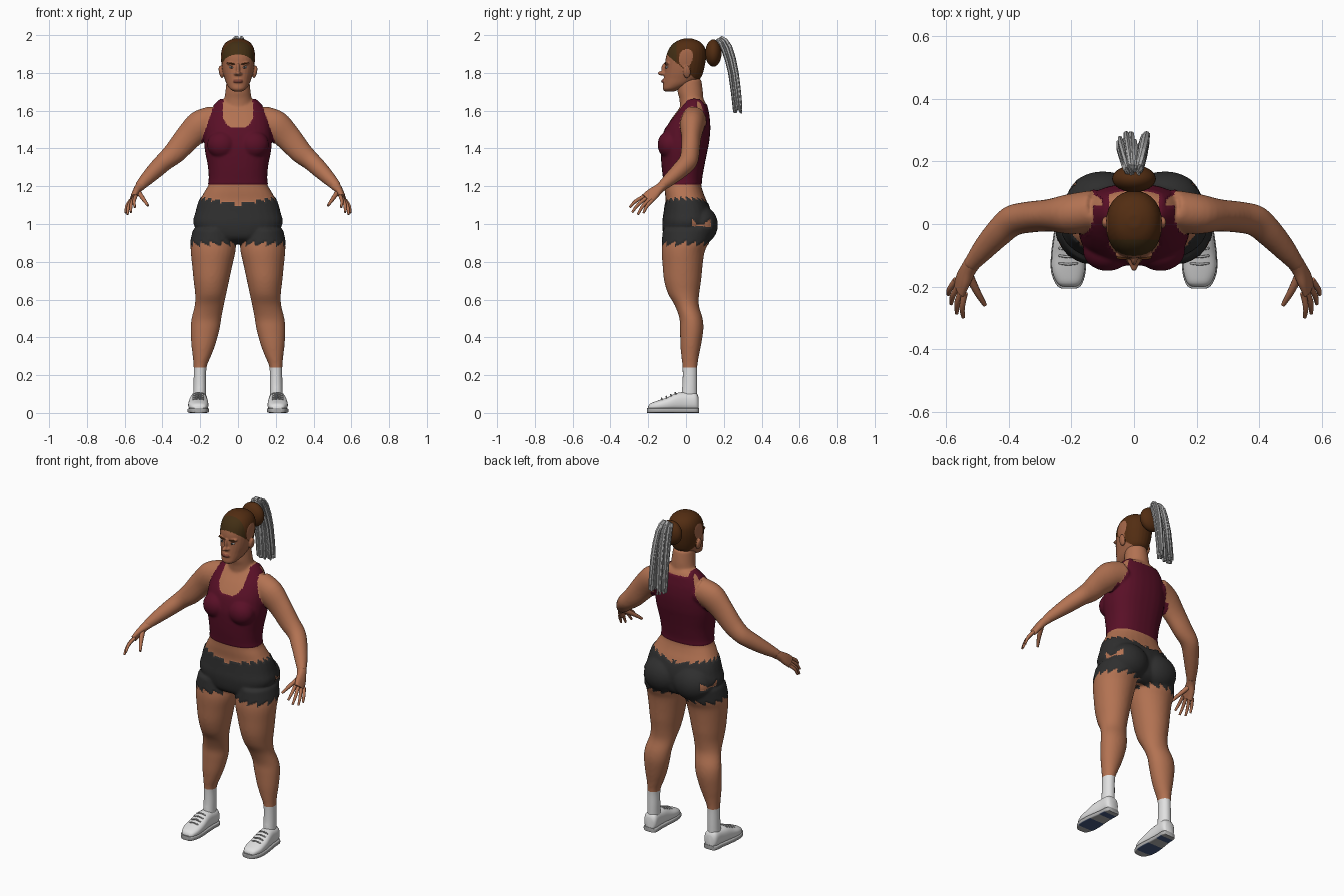
import bpy, bmesh, math, random
from mathutils import Vector, Matrix

random.seed(4)
cube = bpy.data.objects.get("Cube")
if cube:
    bpy.data.objects.remove(cube, do_unlink=True)


def material(name, r, g, b):
    m = bpy.data.materials.new(name)
    m.use_nodes = True
    m.diffuse_color = (r, g, b, 1)
    bsdf = next(n for n in m.node_tree.nodes if n.type == 'BSDF_PRINCIPLED')
    bsdf.inputs["Base Color"].default_value = (r, g, b, 1)
    bsdf.inputs["Roughness"].default_value = 0.8
    return m


SKIN = material("skin", 0.45, 0.17, 0.085)
FACE = material("face_skin", 0.38, 0.138, 0.068)
MAROON = material("maroon_cloth", 0.1, 0.005, 0.02)
CHARCOAL = material("charcoal_cloth", 0.028, 0.028, 0.028)
BROWN = material("brown_hair", 0.085, 0.026, 0.006)
OLIVE = material("dark_hairline", 0.055, 0.028, 0.007)
WHITE = material("white_fabric", 0.75, 0.75, 0.75)
GREY = material("grey_hair", 0.42, 0.42, 0.42)
BLUE = material("blue_rubber", 0.06, 0.1, 0.22)
LIPS = material("lips", 0.2, 0.055, 0.035)


def spline(keys, steps):
    """Catmull-Rom through sections, each a tuple of vectors."""
    out = []
    for i in range(len(keys) - 1):
        quad = [keys[min(max(i + k, 0), len(keys) - 1)] for k in (-1, 0, 1, 2)]
        for j in range(steps):
            t = j / steps
            out.append([(b * 2 + (c - a) * t + (a * 2 - b * 5 + c * 4 - d) * t**2
                         + (b * 3 - a - c * 3 + d) * t**3) / 2 for a, b, c, d in zip(*quad)])
    return out + [keys[-1]]


def loft(bm, sections, n=28, power=2.0, steps=4):
    """Skin superellipse rings given as (centre, half axis, half axis)."""
    def bend(w):
        return math.copysign(abs(w) ** (2 / power), w)
    rings = []
    for c, u, v in spline(sections, steps):
        angles = [math.tau * k / n for k in range(n)]
        rings.append([bm.verts.new(c + u * bend(math.cos(a)) + v * bend(math.sin(a))) for a in angles])
    for r, s in zip(rings, rings[1:]):
        for k in range(n):
            bm.faces.new((r[k], r[(k + 1) % n], s[(k + 1) % n], s[k]))
    bm.faces.new(rings[0])
    bm.faces.new(rings[-1])


def stack(bm, rows, **kw):
    """Upright loft from rows of (z, x min, x max, y front, y back)."""
    loft(bm, [(Vector(((a + b) / 2, (f + k) / 2, z)), Vector(((b - a) / 2, 0, 0)),
               Vector((0, (k - f) / 2, 0))) for z, a, b, f, k in rows], **kw)


def column(bm, rows, **kw):
    stack(bm, [(z, -w, w, f, k) for z, w, f, k in rows], **kw)


def tube(bm, rows, **kw):
    """Loft along a path of (x, y, z, radius in depth, radius across)."""
    pts = [Vector(r[:3]) for r in rows]
    sections = []
    for i, p in enumerate(pts):
        t = (pts[min(i + 1, len(pts) - 1)] - pts[max(i - 1, 0)]).normalized()
        u = (Vector((0, 1, 0)) - t * t.y).normalized()
        sections.append((p, u * rows[i][3], t.cross(u) * rows[i][4]))
    loft(bm, sections, **kw)


def ball(bm, centre, radii, tilt=0):
    m = Matrix.Translation(centre) @ Matrix.Rotation(tilt, 4, 'Y') @ Matrix.Diagonal((*radii, 1))
    bmesh.ops.create_uvsphere(bm, u_segments=24, v_segments=16, radius=1, matrix=m)


def make(name, bm, mats, mirror=False, voxel=0, relax=0, rule=None, sharp=None, flat=False):
    bmesh.ops.recalc_face_normals(bm, faces=bm.faces[:])
    obj = bpy.data.objects.new(name, bpy.data.meshes.new(name))
    bm.to_mesh(obj.data)
    bm.free()
    bpy.context.collection.objects.link(obj)
    if mirror:
        obj.modifiers.new("mirror", 'MIRROR').use_mirror_merge = False
    if voxel:
        mod = obj.modifiers.new("fuse", 'REMESH')
        mod.mode, mod.voxel_size = 'VOXEL', voxel
        mod = obj.modifiers.new("relax", 'SMOOTH')
        mod.factor, mod.iterations = 0.5, relax
    bpy.context.view_layer.update()
    deps = bpy.context.evaluated_depsgraph_get()
    mesh = bpy.data.meshes.new_from_object(obj.evaluated_get(deps))
    obj.modifiers.clear()
    obj.data = mesh
    mesh.materials.clear()
    for m in mats:
        mesh.materials.append(m)
    if not flat:
        mesh.shade_smooth()
    if sharp:
        mesh.set_sharp_from_angle(angle=math.radians(sharp))
    if rule:
        for f in mesh.polygons:
            f.material_index = rule(f.center, f.normal)
    return obj


# Body: torso, neck, arm and leg fused into one skin
bm = bmesh.new()
column(bm, [(0.9, 0.1, -0.06, 0.08), (0.93, 0.18, -0.11, 0.12), (1, 0.232, -0.122, 0.135),
            (1.06, 0.222, -0.115, 0.13), (1.12, 0.205, -0.108, 0.11), (1.17, 0.178, -0.112, 0.09),
            (1.22, 0.153, -0.115, 0.08), (1.3, 0.155, -0.125, 0.092), (1.38, 0.17, -0.13, 0.108),
            (1.43, 0.175, -0.128, 0.118), (1.5, 0.172, -0.11, 0.125), (1.56, 0.162, -0.075, 0.122),
            (1.6, 0.145, -0.045, 0.115), (1.64, 0.115, -0.015, 0.105), (1.66, 0.09, 0, 0.09)], power=2.4)
column(bm, [(1.58, 0.085, -0.03, 0.1), (1.66, 0.073, -0.035, 0.092), (1.7, 0.067, -0.045, 0.09),
            (1.77, 0.06, -0.05, 0.08)])
ball(bm, (0.1, 0.075, 0.995), (0.115, 0.09, 0.1))
ball(bm, (0.085, -0.085, 1.42), (0.075, 0.062, 0.07))
tube(bm, [(0.12, 0.045, 1.555, 0.065, 0.075), (0.2, 0.032, 1.522, 0.065, 0.08),
          (0.268, 0.028, 1.455, 0.052, 0.07), (0.335, 0.022, 1.378, 0.05, 0.06),
          (0.39, 0.01, 1.33, 0.05, 0.05), (0.435, -0.03, 1.287, 0.045, 0.045),
          (0.485, -0.085, 1.237, 0.036, 0.036), (0.525, -0.135, 1.195, 0.024, 0.026)])
stack(bm, [(0.97, 0.03, 0.235, -0.118, 0.13), (0.9, 0.012, 0.25, -0.126, 0.118),
           (0.85, 0.014, 0.25, -0.129, 0.098), (0.78, 0.03, 0.243, -0.124, 0.088),
           (0.7, 0.047, 0.235, -0.116, 0.08), (0.63, 0.062, 0.227, -0.095, 0.07),
           (0.57, 0.075, 0.229, -0.06, 0.068), (0.5, 0.088, 0.246, -0.035, 0.088),
           (0.44, 0.098, 0.251, -0.032, 0.092), (0.36, 0.12, 0.247, -0.03, 0.08),
           (0.3, 0.143, 0.24, -0.025, 0.068), (0.24, 0.166, 0.235, -0.019, 0.06),
           (0.15, 0.168, 0.236, -0.02, 0.06), (0.06, 0.168, 0.238, -0.03, 0.06)])
body = make("body", bm, [SKIN, MAROON, CHARCOAL, WHITE], mirror=True, voxel=0.007, relax=10)


def outfit(c):
    x, y, z = abs(c.x), c.y, c.z
    if z < 0.24:
        return 3
    # Torn shorts with a ragged waist, ragged hems and a rip on each hip
    saw = (math.atan2(y, x - 0.13) * 2.1) % 1
    if x < 0.3 and 0.88 + 0.03 * saw < z < 1.095 + 0.03 * min(x / 0.18, 1) + 0.022 * (1 - saw):
        rip = x > 0.15 and (0.03 < y < 0.052 and 0.99 < z < 1.03 - (y - 0.03)
                            or 0.1 < y < 0.13 and 0.985 < z < 0.93 + 0.75 * y
                            or 0.03 < y < 0.13 and 0.988 < z < 0.997)
        return 0 if rip else 2
    # Sleeveless top with a scooped neck
    if 1.21 < z < 1.668:
        edge = min(0.195, 0.19 - 0.35 * (z - 1.45)) - (0.02 if y > 0.06 and z > 1.47 else 0)
        scoop = z > 1.51 + 0.05 * (x / 0.078) ** 4 if y < 0.04 else z > 1.635
        return 0 if x > edge or (x < 0.078 and scoop) else 1
    return 0


bm = bmesh.new()
bm.from_mesh(body.data)
for height in (0.24, 1.21):
    bmesh.ops.bisect_plane(bm, geom=bm.verts[:] + bm.edges[:] + bm.faces[:],
                           plane_co=(0, 0, height), plane_no=(0, 0, 1))
bm.normal_update()
for f in bm.faces:
    f.material_index = outfit(f.calc_center_median())
for v in bm.verts:
    if all(f.material_index in (1, 2) for f in v.link_faces):
        v.co += v.normal * 0.004
bm.to_mesh(body.data)
bm.free()
body.data.shade_smooth()

# Head with nose, chin, lips and ears
bm = bmesh.new()
column(bm, [(1.702, 0.022, -0.112, -0.06), (1.715, 0.043, -0.123, -0.03), (1.74, 0.06, -0.121, 0.03),
            (1.77, 0.071, -0.118, 0.075), (1.8, 0.08, -0.114, 0.09), (1.84, 0.087, -0.11, 0.1),
            (1.88, 0.09, -0.107, 0.106), (1.92, 0.087, -0.094, 0.104), (1.95, 0.074, -0.073, 0.09),
            (1.97, 0.052, -0.045, 0.065), (1.982, 0.02, -0.01, 0.03)], power=2.15)
ball(bm, (0, -0.124, 1.798), (0.014, 0.027, 0.012))
ball(bm, (0.011, -0.115, 1.795), (0.011, 0.015, 0.009))
ball(bm, (0, -0.113, 1.82), (0.01, 0.018, 0.034), 0)
ball(bm, (0, -0.118, 1.756), (0.026, 0.014, 0.01))
ball(bm, (0.036, -0.097, 1.848), (0.026, 0.014, 0.009), -0.2)
ball(bm, (0.09, 0.005, 1.805), (0.011, 0.02, 0.034), 0.2)


def hairline(c, n):
    if abs(c.x) < 0.085 and c.z > 1.895 - 0.85 * (c.y + 0.1):
        return 2 if c.y < -0.05 else 1
    lips = abs(c.x) < 0.024 and abs(c.z - 1.756) < 0.009 and c.y < -0.11
    return 3 if lips else 0


make("head", bm, [FACE, BROWN, OLIVE, LIPS], mirror=True, voxel=0.004, relax=5, rule=hairline)

# Eyes, irises and brows
for name, mat, centre, radii in (
        ("eyes", WHITE, (0.034, -0.1, 1.829), (0.014, 0.008, 0.006)),
        ("irises", CHARCOAL, (0.034, -0.106, 1.829), (0.006, 0.004, 0.006)),
        ("brows", BROWN, (0.036, -0.108, 1.85), (0.021, 0.006, 0.004))):
    bm = bmesh.new()
    ball(bm, centre, radii, -0.2)
    make(name, bm, [mat], mirror=True)

# Bun and loose ponytail strands
bm = bmesh.new()
ball(bm, (0, 0.145, 1.905), (0.07, 0.043, 0.072))
make("hair_bun", bm, [BROWN])
bm = bmesh.new()
for i in range(34):
    x, d = random.uniform(-0.05, 0.05), random.uniform(-0.022, 0.022)
    r, end = random.uniform(0.006, 0.01), random.uniform(1.585, 1.63)
    tube(bm, [(x * 0.3, 0.15, 1.95 + d / 2, r, r), (x * 0.5, 0.178 + d / 2, 1.978 + d / 2, r, r),
              (x * 0.7, 0.215 + d, 1.93 + d / 2, r, r * 1.3), (x * 0.9, 0.25 + d, 1.8, r, r * 1.4),
              (x, 0.272 + d, end, r * 0.6, r)], n=6, steps=2)
make("ponytail", bm, [GREY], flat=True)

# Hands with spread fingers
bm = bmesh.new()
tube(bm, [(0.515, -0.122, 1.203, 0.025, 0.026), (0.53, -0.145, 1.185, 0.026, 0.022),
          (0.545, -0.175, 1.16, 0.034, 0.018), (0.558, -0.207, 1.132, 0.036, 0.013)], n=16, power=2.4)
spread = Vector((0.5, 0.75, -0.4))
tips = [(0.546, -0.298, 1.088), (0.567, -0.285, 1.062), (0.585, -0.255, 1.05), (0.594, -0.225, 1.058)]
for i, tip in enumerate(tips):
    root = Vector((0.556, -0.2, 1.136)) + spread * (0.019 * i - 0.029)
    mid = root.lerp(Vector(tip), 0.55) + Vector((0.006, -0.003, 0.006))
    tube(bm, [(*root, 0.01, 0.01), (*mid, 0.009, 0.009), (*tip, 0.006, 0.006)], n=10, steps=3)
tube(bm, [(0.532, -0.155, 1.176, 0.016, 0.014), (0.503, -0.215, 1.135, 0.012, 0.011),
          (0.477, -0.259, 1.098, 0.007, 0.007)], n=10, steps=3)
make("hands", bm, [SKIN], mirror=True, sharp=60)

# Shoes, soles and laces
last = [(-0.2, 0.208, 0.022, 0.035), (-0.188, 0.208, 0.038, 0.05), (-0.15, 0.21, 0.052, 0.065),
        (-0.1, 0.21, 0.053, 0.082), (-0.05, 0.209, 0.048, 0.105), (0, 0.206, 0.043, 0.11),
        (0.05, 0.203, 0.041, 0.108), (0.066, 0.202, 0.028, 0.085)]


def shoe_part(name, mats, grow, low, top, power, rule=None):
    part = bmesh.new()
    loft(part, [(Vector((x, y * (1 + grow), (low + (top or z)) / 2)), Vector((w + grow / 10, 0, 0)),
                 Vector((0, 0, ((top or z) - low) / 2))) for y, x, w, z in last], power=power)
    make(name, part, mats, mirror=True, sharp=50, rule=rule)


shoe_part("shoes", [WHITE], 0, 0.01, None, 2.5)
shoe_part("soles", [GREY, BLUE], 0.03, 0, 0.026, 6,
          lambda c, n: int(n.z < -0.7 and (-0.17 < c.y < -0.07 or 0 < c.y < 0.04)))
bm = bmesh.new()
for k in range(4):
    y, z = -0.125 + 0.024 * k, 0.073 + 0.01 * k
    tube(bm, [(0.18, y, z - 0.006, 0.004, 0.004), (0.21, y - 0.004, z + 0.004, 0.004, 0.004),
              (0.24, y, z - 0.006, 0.004, 0.004)], n=8, steps=3)
make("laces", bm, [GREY], mirror=True)
